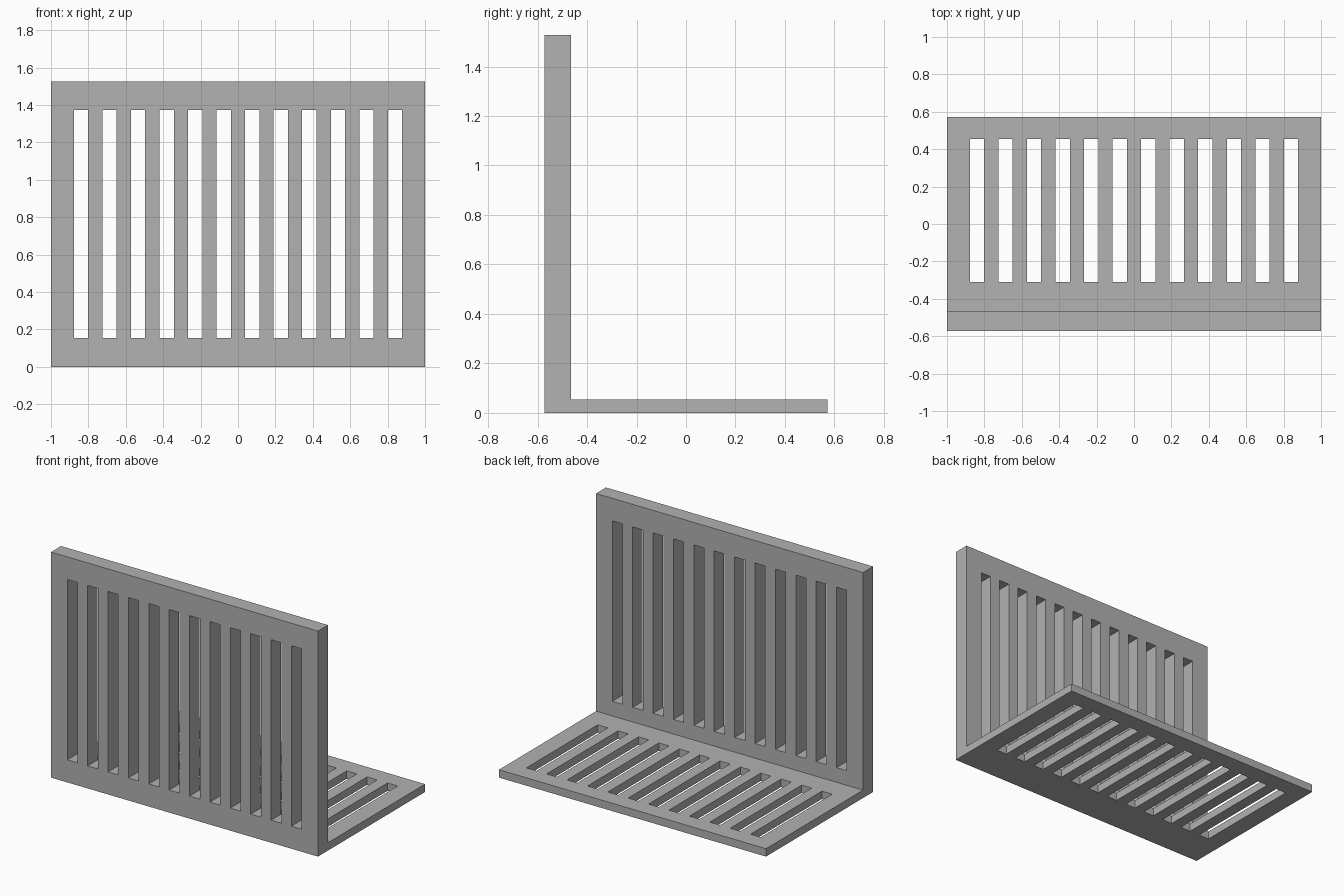
import bpy, bmesh
from mathutils import Matrix, Vector

cube = bpy.data.objects.get("Cube")
if cube:
    bpy.data.objects.remove(cube)

UNIT = 2 / 26.2            # slot width, equal to the bar width
HEIGHT, HALF_DEPTH = 20 * UNIT, 7.5 * UNIT
WALL, FLOOR = 1.4 * UNIT, 0.7 * UNIT
SLOTS = 12

grey = bpy.data.materials.new("plain_grey")
grey.use_nodes = True
colour = (0.445, 0.445, 0.445, 1)
grey.diffuse_color = colour
grey.node_tree.nodes["Principled BSDF"].inputs["Base Color"].default_value = colour


def make_object(name, bm):
    bmesh.ops.recalc_face_normals(bm, faces=bm.faces)
    mesh = bpy.data.meshes.new(name)
    bm.to_mesh(mesh)
    bm.free()
    mesh.materials.append(grey)
    obj = bpy.data.objects.new(name, mesh)
    bpy.context.collection.objects.link(obj)
    return obj


def add_box(bm, low, high):
    low, high = Vector(low), Vector(high)
    bmesh.ops.create_cube(bm, size=1, matrix=Matrix.Translation((low + high) / 2)
                          @ Matrix.Diagonal((high - low).to_4d()))


# L-shaped body: side profile extruded across the width
front, back = -HALF_DEPTH, HALF_DEPTH
profile = [(front, 0), (back, 0), (back, FLOOR), (front + WALL, FLOOR),
           (front + WALL, HEIGHT), (front, HEIGHT)]
bm = bmesh.new()
face = bm.faces.new([bm.verts.new((-1, y, z)) for y, z in profile])
extruded = bmesh.ops.extrude_face_region(bm, geom=[face])
bmesh.ops.translate(bm, vec=(2, 0, 0),
                    verts=[v for v in extruded["geom"] if isinstance(v, bmesh.types.BMVert)])
body = make_object("slotted_angle_bracket", bm)

# Slot cutters: one row through the wall, one through the floor
bm = bmesh.new()
for i in range(SLOTS):
    x0 = (2 * i - SLOTS + 0.5) * UNIT
    x1 = x0 + UNIT
    add_box(bm, (x0, front - 0.1, 2 * UNIT), (x1, front + WALL + 0.05, HEIGHT - 2 * UNIT))
    add_box(bm, (x0, back - 11.55 * UNIT, -0.1), (x1, back - 1.55 * UNIT, FLOOR + 0.03))
cutter = make_object("slot_cutter", bm)
cutter.hide_render = True

# Cut the slots and bake the result
cut = body.modifiers.new("slots", "BOOLEAN")
cut.operation = "DIFFERENCE"
cut.solver = "EXACT"
cut.object = cutter
bpy.context.view_layer.update()
baked = bpy.data.meshes.new_from_object(
    body.evaluated_get(bpy.context.evaluated_depsgraph_get()))
body.modifiers.clear()
body.data = baked
baked.materials.clear()
baked.materials.append(grey)
for polygon in baked.polygons:
    polygon.material_index = 0
bpy.data.objects.remove(cutter)
